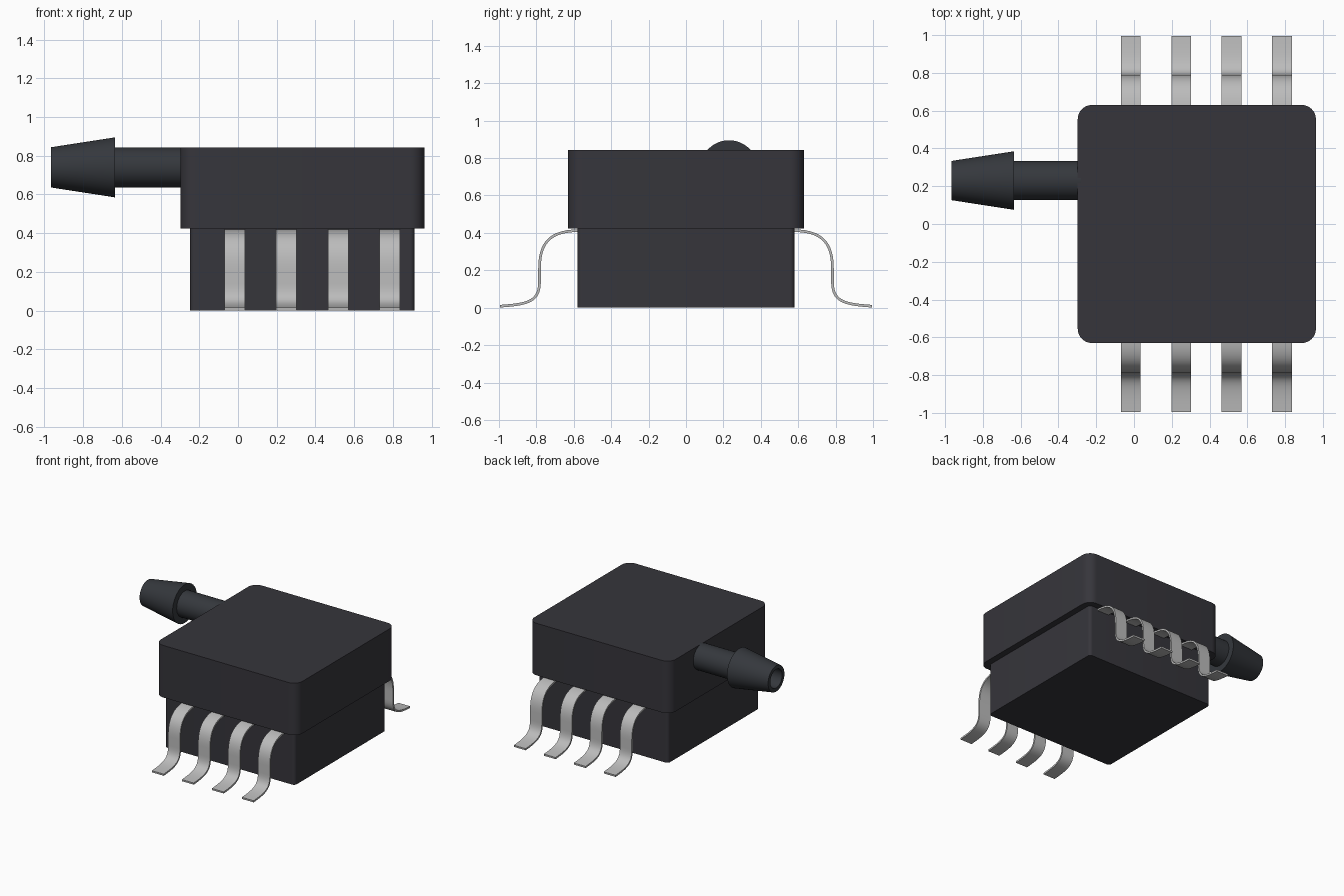
import bpy, bmesh, math
from mathutils import Vector, Matrix
from mathutils.geometry import interpolate_bezier

cube = bpy.data.objects.get("Cube")
if cube:
    bpy.data.objects.remove(cube, do_unlink=True)


def material(name, rgb):
    m = bpy.data.materials.new(name)
    m.use_nodes = True
    m.diffuse_color = (*rgb, 1)
    bsdf = next(n for n in m.node_tree.nodes if n.type == 'BSDF_PRINCIPLED')
    bsdf.inputs["Base Color"].default_value = (*rgb, 1)
    return m


PLASTIC = material("charcoal plastic", (0.037, 0.036, 0.044))
TUBE = material("slate plastic", (0.035, 0.039, 0.046))
METAL = material("tin grey metal", (0.50, 0.50, 0.50))


def finish(bm, name, mat, angle=35):
    bmesh.ops.recalc_face_normals(bm, faces=bm.faces)
    me = bpy.data.meshes.new(name)
    bm.to_mesh(me)
    bm.free()
    me.materials.append(mat)
    ob = bpy.data.objects.new(name, me)
    bpy.context.collection.objects.link(ob)
    bpy.ops.object.select_all(action='DESELECT')
    ob.select_set(True)
    bpy.context.view_layer.objects.active = ob
    bpy.ops.object.shade_smooth_by_angle(angle=math.radians(angle))
    return ob


def rounded_block(name, x0, x1, y, z0, z1, radius):
    """Box with its four upright edges rounded."""
    bm = bmesh.new()
    size = Matrix.Diagonal((x1 - x0, 2 * y, z1 - z0, 1))
    place = Matrix.Translation(((x0 + x1) / 2, 0, (z0 + z1) / 2))
    bmesh.ops.create_cube(bm, size=1, matrix=place @ size)
    upright = [e for e in bm.edges
               if abs(e.verts[0].co.z - e.verts[1].co.z) > 0.01]
    bmesh.ops.bevel(bm, geom=upright, offset=radius, segments=8,
                    profile=0.5, affect='EDGES')
    return finish(bm, name, PLASTIC)


# Housing: wide cap over a slightly smaller base
rounded_block("upper_housing", -0.298, 0.963, 0.63, 0.423, 0.842, 0.075)
rounded_block("lower_housing", -0.247, 0.912, 0.58, 0.0, 0.423, 0.025)

# Barbed hose port with a bore, spun about the x axis
profile = [(-0.28, 0.103), (-0.635, 0.103), (-0.635, 0.155),
           (-0.965, 0.104), (-0.965, 0.075), (-0.30, 0.075), (-0.30, 0.0)]
axis = Vector((0, 0.23, 0.74))
bm = bmesh.new()
verts = [bm.verts.new(axis + Vector((x, 0, r))) for x, r in profile]
edges = [bm.edges.new(pair) for pair in zip(verts, verts[1:])]
bmesh.ops.spin(bm, geom=verts + edges, cent=axis, axis=(1, 0, 0),
               angle=2 * math.pi, steps=48, use_duplicate=False)
bmesh.ops.remove_doubles(bm, verts=bm.verts, dist=0.0005)
finish(bm, "hose_port", TUBE)

# Gull-wing lead centreline in (y, z): shoulder, straight drop, foot
THICK, WIDTH = 0.014, 0.105


def bend(*pts):
    return interpolate_bezier(*[Vector((0, y, z)) for y, z in pts], 14)


path = (bend((0.57, 0.412), (0.73, 0.412), (0.783, 0.345), (0.783, 0.21))
        + bend((0.783, 0.14), (0.783, 0.035), (0.84, 0.018), (0.995, 0.008)))


def lead(name, x, side):
    bm = bmesh.new()
    rings = []
    for i, p in enumerate(path):
        t = path[min(i + 1, len(path) - 1)] - path[max(i - 1, 0)]
        n = Vector((0, -t.z, t.y)).normalized() * THICK / 2
        ring = []
        for dx, s in ((-1, 1), (1, 1), (1, -1), (-1, -1)):
            c = p + n * s
            ring.append(bm.verts.new((x + dx * WIDTH / 2, side * c.y, max(c.z, 0))))
        rings.append(ring)
    for a, b in zip(rings, rings[1:]):
        for k in range(4):
            bm.faces.new((a[k], a[(k + 1) % 4], b[(k + 1) % 4], b[k]))
    bm.faces.new(rings[0])
    bm.faces.new(rings[-1])
    finish(bm, name, METAL, 40)


# Four leads along the front and four along the back
for side, label in ((-1, "front"), (1, "back")):
    for i in range(4):
        lead(f"{label}_lead_{i + 1}", -0.017 + 0.267 * i, side)
